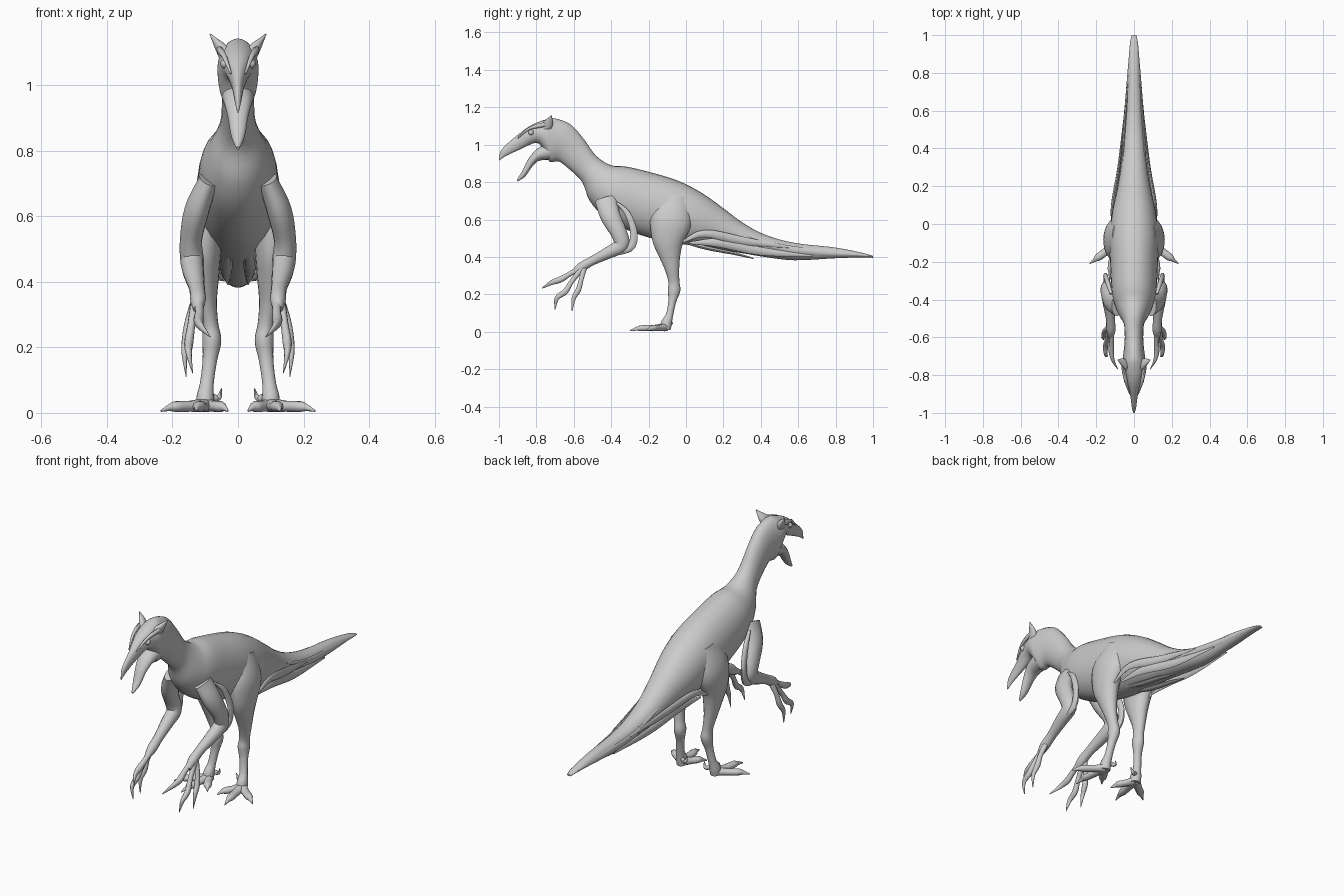
import bpy, bmesh, math
from mathutils import Vector

grey = bpy.data.materials.new("light grey")
grey.diffuse_color = (0.6, 0.6, 0.6, 1)


def smooth_path(keys, steps=4):
    """Catmull-Rom interpolation of equal-length tuples."""
    k = [Vector(p) for p in keys]
    k = [k[0] * 2 - k[1]] + k + [k[-1] * 2 - k[-2]]
    out = []
    for i in range(1, len(k) - 2):
        a, b, c, d = k[i - 1:i + 3]
        for s in range(steps):
            t = s / steps
            out.append(0.5 * (2 * b + (c - a) * t + (2 * a - 5 * b + 4 * c - d) * t * t
                              + (3 * b - a - 3 * c + d) * t ** 3))
    return out + [k[-2]]


def finish(name, bm, mirror):
    bmesh.ops.recalc_face_normals(bm, faces=bm.faces)
    me = bpy.data.meshes.new(name)
    bm.to_mesh(me)
    bm.free()
    me.materials.append(grey)
    ob = bpy.data.objects.new(name, me)
    bpy.context.collection.objects.link(ob)
    if mirror:
        ob.modifiers.new("mirror", 'MIRROR').use_mirror_merge = False
    bpy.ops.object.select_all(action='DESELECT')
    ob.select_set(True)
    bpy.context.view_layer.objects.active = ob
    bpy.ops.object.shade_smooth_by_angle(angle=math.radians(50))
    return ob


def skin(name, frames, sides, mirror):
    """Skin elliptical rings given as (centre, side axis, up axis)."""
    bm = bmesh.new()
    rings = []
    for c, u, v in frames:
        angles = [2 * math.pi * i / sides for i in range(sides)]
        rings.append([bm.verts.new(c + u * math.cos(a) + v * math.sin(a)) for a in angles])
    for r0, r1 in zip(rings, rings[1:]):
        for i in range(sides):
            j = (i + 1) % sides
            bm.faces.new((r0[i], r0[j], r1[j], r1[i]))
    bm.faces.new(rings[0])
    bm.faces.new(rings[-1])
    return finish(name, bm, mirror)


def trunk(name, keys, sides=28):
    """Loft from rows of top y, top z, bottom y, bottom z, half width."""
    frames = []
    for ty, tz, by, bz, w in smooth_path(keys):
        top, bot = Vector((0, ty, tz)), Vector((0, by, bz))
        frames.append(((top + bot) / 2, Vector((max(w, 0.002), 0, 0)), (top - bot) / 2))
    return skin(name, frames, sides, False)


def limb(name, keys, sides=14, mirror=True):
    """Tube from rows of x, y, z, sideways radius, depth radius."""
    pts = smooth_path(keys)
    pos = [Vector(p[:3]) for p in pts]
    frames = []
    for i, p in enumerate(pts):
        t = (pos[min(i + 1, len(pos) - 1)] - pos[max(i - 1, 0)]).normalized()
        u = Vector((1, 0, 0))
        u = (u - t * u.dot(t)).normalized()
        frames.append((pos[i], u * max(p[3], 0.001), t.cross(u) * max(p[4], 0.001)))
    return skin(name, frames, sides, mirror)


# Upper beak, skull, neck, torso and tail in one skin
trunk("body", [
    (-1.0, .925, -.998, .915, .003), (-.985, .975, -.962, .94, .011),
    (-.915, 1.04, -.88, .978, .022), (-.835, 1.10, -.80, 1.01, .045),
    (-.75, 1.135, -.76, .97, .062), (-.70, 1.14, -.73, .91, .06),
    (-.62, 1.11, -.68, .91, .052), (-.55, 1.035, -.625, .87, .049),
    (-.48, .94, -.555, .80, .056), (-.40, .89, -.515, .70, .088),
    (-.32, .883, -.43, .61, .115), (-.2, .855, -.28, .53, .125),
    (-.05, .81, -.1, .48, .13), (.08, .745, .05, .46, .115),
    (.2, .66, .18, .44, .088), (.3, .585, .3, .42, .07),
    (.42, .52, .42, .40, .058), (.58, .475, .58, .382, .045),
    (.8, .45, .8, .393, .032), (.95, .42, .95, .398, .022),
    (1.0, .405, 1.0, .395, .012)])

# Open lower jaw
trunk("lower_jaw", [
    (-.74, 1.01, -.72, .92, .05), (-.80, .975, -.785, .914, .042),
    (-.845, .92, -.82, .885, .031), (-.875, .86, -.86, .83, .021),
    (-.905, .812, -.90, .803, .005)], 16)

# Head crests and eyes
limb("ear_crest", [(.035, -.755, 1.085, .022, .03), (.055, -.735, 1.115, .016, .026),
                   (.085, -.72, 1.155, .002, .003)], 10)
limb("brow_ridge", [(.022, -.90, 1.035, .003, .003), (.041, -.84, 1.085, .008, .008),
                    (.055, -.77, 1.105, .01, .012), (.06, -.73, 1.11, .003, .004)], 8)
bm = bmesh.new()
bmesh.ops.create_uvsphere(bm, u_segments=14, v_segments=8, radius=.015)
bmesh.ops.translate(bm, verts=bm.verts, vec=(.039, -.828, 1.065))
finish("eye", bm, True)

# Legs
limb("leg", [
    (.07, -.06, .72, .045, .08), (.098, -.08, .60, .062, .112),
    (.104, -.095, .50, .054, .09), (.10, -.088, .42, .043, .062),
    (.095, -.075, .34, .031, .04), (.085, -.065, .27, .025, .03),
    (.08, -.064, .22, .029, .034), (.086, -.074, .16, .022, .021),
    (.095, -.088, .09, .021, .02), (.10, -.105, .045, .027, .03),
    (.10, -.11, .012, .026, .028)], 18)

# Three spread toes with claws, and a rear spur
for name, x, y in (("inner_toe", .03, -.22), ("middle_toe", .13, -.30), ("outer_toe", .235, -.21)):
    dx, dy = x - .10, y + .11
    rows = ((0, .024, .026, .022), (.35, .02, .021, .017), (.65, .019, .02, .017),
            (.8, .016, .011, .011), (1, .006, .002, .003))
    limb(name, [(.10 + dx * t, -.11 + dy * t, z, a, b) for t, z, a, b in rows], 10)
limb("spur", [(.085, -.09, .05, .011, .012), (.06, -.08, .045, .009, .01),
              (.05, -.085, .075, .001, .002)], 8)

# Arms
limb("arm", [
    (.09, -.43, .71, .03, .06), (.125, -.405, .62, .038, .055),
    (.143, -.36, .53, .034, .045), (.14, -.345, .465, .036, .042),
    (.135, -.41, .425, .032, .033), (.125, -.50, .38, .024, .025),
    (.122, -.56, .345, .024, .026), (.122, -.60, .315, .014, .016)])

# Feather fringe wrapping behind the upper arm and elbow
limb("arm_fringe", [
    (.12, -.37, .69, .008, .006), (.138, -.315, .635, .012, .016),
    (.15, -.28, .54, .012, .02), (.15, -.29, .46, .012, .022),
    (.145, -.35, .425, .012, .014), (.137, -.42, .415, .006, .005)], 10)

# Curved clawed fingers
limb("inner_finger", [(.12, -.55, .35, .015, .018), (.118, -.62, .31, .013, .014),
                      (.12, -.67, .28, .015, .017), (.112, -.72, .262, .009, .013),
                      (.085, -.77, .232, .001, .002)], 10)
limb("middle_finger", [(.13, -.55, .345, .014, .017), (.142, -.61, .27, .012, .013),
                       (.15, -.645, .215, .014, .016), (.15, -.69, .18, .009, .013),
                       (.138, -.70, .12, .001, .002)], 10)
limb("outer_finger", [(.13, -.545, .34, .014, .016), (.15, -.56, .28, .012, .013),
                      (.157, -.575, .225, .014, .015), (.163, -.60, .18, .009, .012),
                      (.158, -.61, .11, .001, .002)], 10)

# Overlapping feathers along hips and tail
limb("hip_feather", [(.115, -.02, .48, .004, .006), (.113, .10, .525, .009, .02),
                     (.08, .30, .487, .008, .022), (.055, .55, .452, .002, .004)], 8)
limb("tail_feather_low", [(.10, .02, .475, .004, .006), (.09, .18, .475, .01, .024),
                          (.064, .40, .43, .008, .022), (.042, .68, .405, .002, .004)], 8)
limb("tail_feather_high", [(.06, .33, .515, .004, .006), (.05, .50, .45, .008, .02),
                           (.036, .70, .425, .007, .018), (.02, .95, .41, .002, .004)], 8)
limb("vent_feather", [(.03, -.04, .49, .012, .008), (.035, .10, .45, .018, .01),
                      (.035, .25, .42, .014, .008), (.03, .36, .392, .002, .003)], 8)
